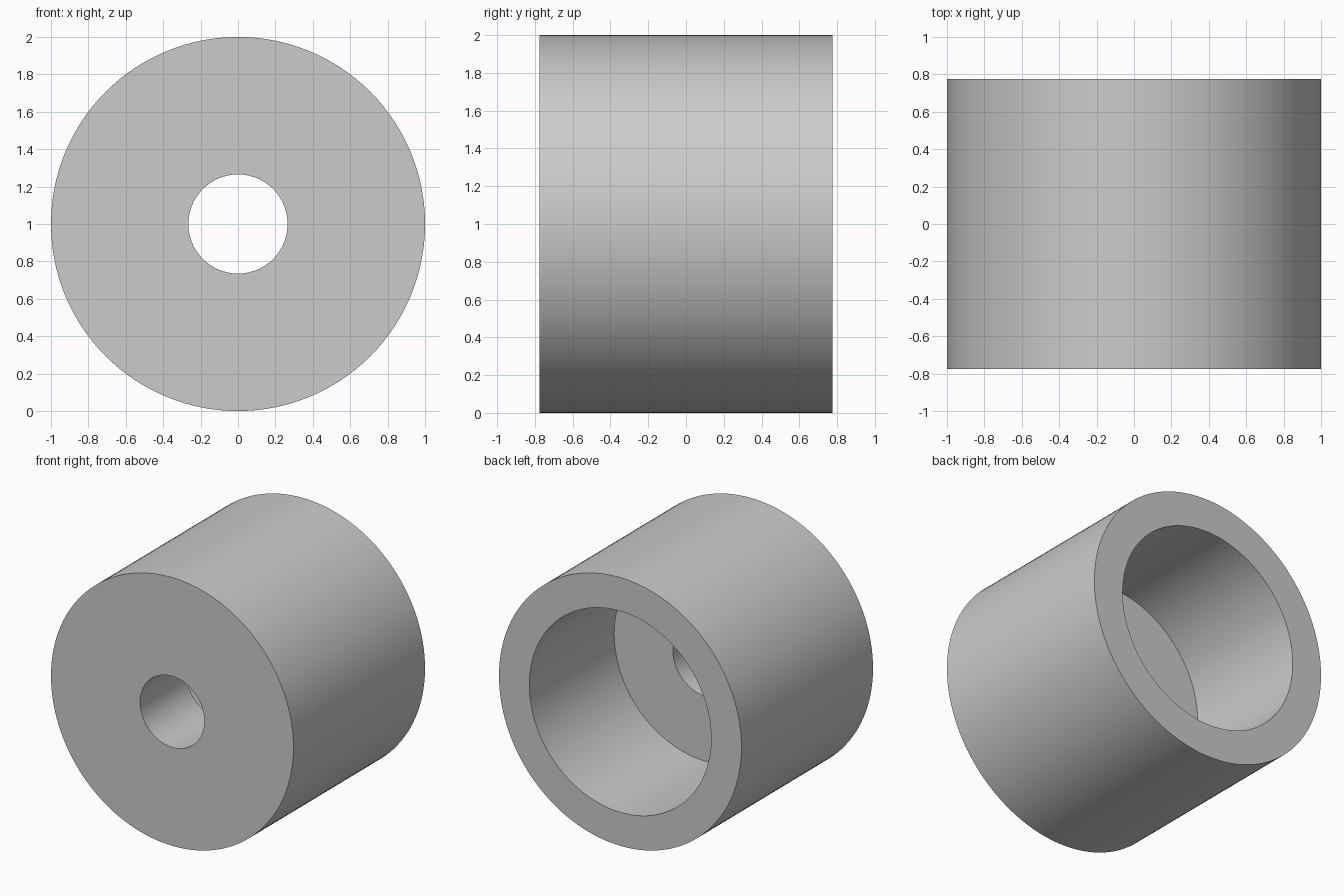
import bpy
import bmesh
import math
from mathutils import Vector

default_cube = bpy.data.objects.get("Cube")
if default_cube:
    bpy.data.objects.remove(default_cube, do_unlink=True)

OUTER_R, BORE_R, HOLE_R = 1.0, 0.75, 0.265
HALF_LENGTH = 0.775
BORE_DEPTH = 1.0
SEGMENTS = 128

# Plain grey material
grey = bpy.data.materials.new("light_grey")
grey.use_nodes = True
colour = (0.6, 0.6, 0.6, 1)
grey.diffuse_color = colour
grey.node_tree.nodes["Principled BSDF"].inputs["Base Color"].default_value = colour

# Closed half section of the counterbored bushing: (radius, y)
floor_y = HALF_LENGTH - BORE_DEPTH
section = [
    (HOLE_R, -HALF_LENGTH),
    (OUTER_R, -HALF_LENGTH),
    (OUTER_R, HALF_LENGTH),
    (BORE_R, HALF_LENGTH),
    (BORE_R, floor_y),
    (HOLE_R, floor_y),
]

# Revolve the section around the y axis
axis_point = Vector((0, 0, OUTER_R))
bm = bmesh.new()
verts = [bm.verts.new((r, y, OUTER_R)) for r, y in section]
edges = [bm.edges.new((v, verts[(i + 1) % len(verts)])) for i, v in enumerate(verts)]
bmesh.ops.spin(bm, geom=verts + edges, cent=axis_point, axis=(0, 1, 0),
               angle=math.tau, steps=SEGMENTS, use_duplicate=False)
bmesh.ops.remove_doubles(bm, verts=bm.verts[:], dist=0.0001)
bmesh.ops.recalc_face_normals(bm, faces=bm.faces[:])

mesh = bpy.data.meshes.new("bushing_body")
bm.to_mesh(mesh)
bm.free()
mesh.materials.append(grey)
body = bpy.data.objects.new("bushing_body", mesh)
bpy.context.collection.objects.link(body)

# Smooth round walls, crisp rims
bpy.ops.object.select_all(action="DESELECT")
body.select_set(True)
bpy.context.view_layer.objects.active = body
bpy.ops.object.shade_smooth_by_angle(angle=math.radians(30))
